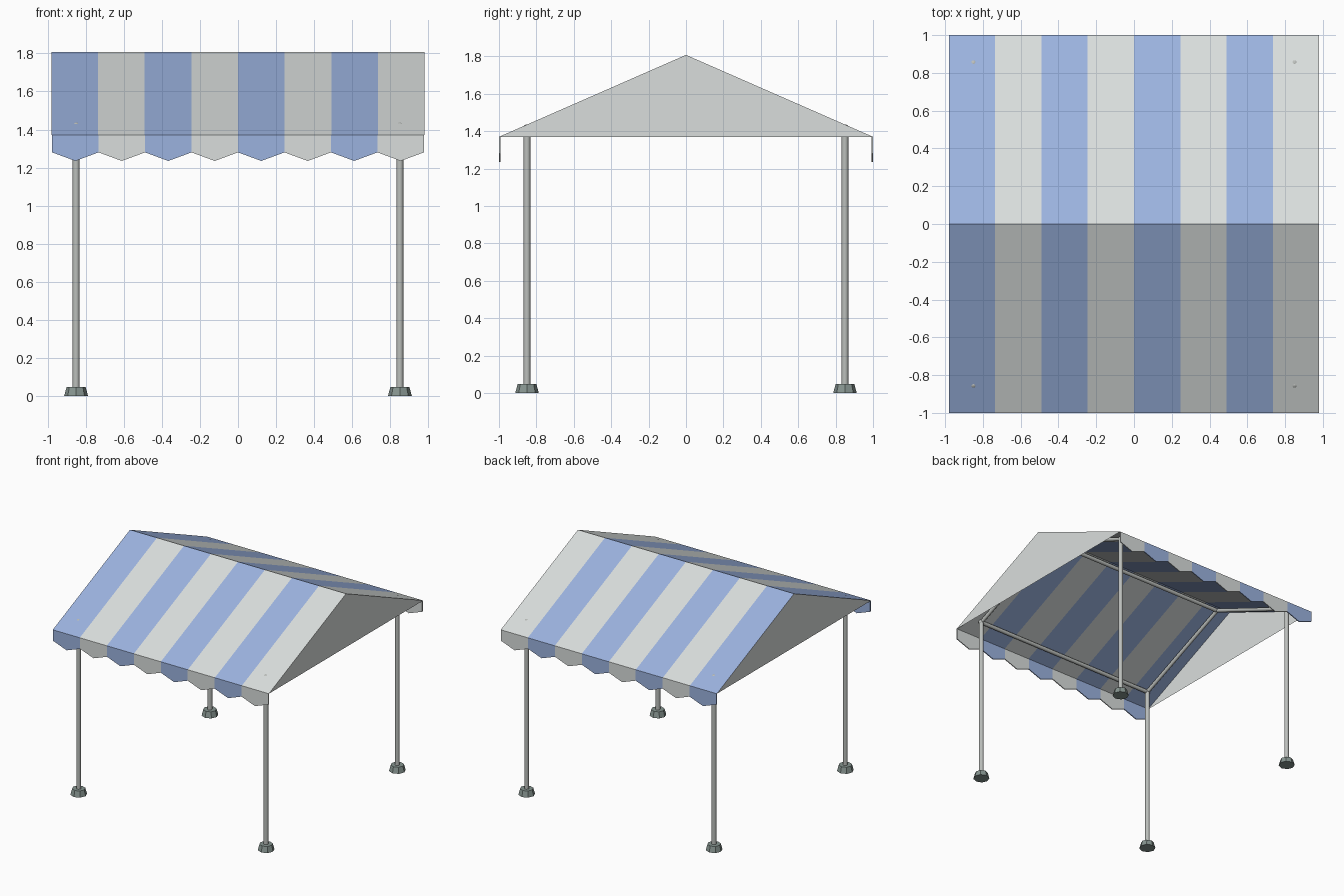
import bpy, bmesh
from mathutils import Vector

cube = bpy.data.objects.get("Cube")
if cube:
    bpy.data.objects.remove(cube, do_unlink=True)


def material(name, rgb):
    m = bpy.data.materials.new(name)
    m.use_nodes = True
    m.diffuse_color = (*rgb, 1)
    m.node_tree.nodes["Principled BSDF"].inputs["Base Color"].default_value = (*rgb, 1)
    return m


BLUE = material("canvas_blue", (0.33, 0.45, 0.74))
WHITE = material("canvas_white", (0.70, 0.73, 0.72))
METAL = material("metal_grey", (0.50, 0.52, 0.50))
FOOT = material("foot_grey_green", (0.24, 0.30, 0.28))

HALF_X, HALF_Y = 0.98, 1.0
EAVE, RIDGE = 1.37, 1.808
STRIPES = 8
POST = 0.85
JOINT_Z, RIDGE_BAR_Z = 1.415, 1.775


def mesh_object(name, bm, mats):
    me = bpy.data.meshes.new(name)
    bm.to_mesh(me)
    bm.free()
    ob = bpy.data.objects.new(name, me)
    bpy.context.collection.objects.link(ob)
    for m in mats:
        me.materials.append(m)
    return ob


def add_face(bm, points, index=0):
    f = bm.faces.new([bm.verts.new(p) for p in points])
    f.material_index = index
    return f


def tube(name, a, b, r1, mat, r2=None, sides=12, smooth=True):
    """Straight tapered bar from a to b."""
    a, b = Vector(a), Vector(b)
    bm = bmesh.new()
    bmesh.ops.create_cone(bm, cap_ends=True, segments=sides, radius1=r1,
                          radius2=r1 if r2 is None else r2, depth=(b - a).length)
    rot = Vector((0, 0, 1)).rotation_difference(b - a)
    for v in bm.verts:
        v.co = rot @ v.co + (a + b) / 2
    for f in bm.faces:
        f.smooth = smooth and len(f.verts) == 4
    return mesh_object(name, bm, [mat])


# Striped roof slopes
bm = bmesh.new()
step = 2 * HALF_X / STRIPES
for i in range(STRIPES):
    x0 = -HALF_X + i * step
    x1 = x0 + step
    add_face(bm, [(x0, -HALF_Y, EAVE), (x1, -HALF_Y, EAVE), (x1, 0, RIDGE), (x0, 0, RIDGE)], i % 2)
    add_face(bm, [(x0, 0, RIDGE), (x1, 0, RIDGE), (x1, HALF_Y, EAVE), (x0, HALF_Y, EAVE)], i % 2)
bmesh.ops.remove_doubles(bm, verts=bm.verts, dist=0.0001)
mesh_object("roof_canvas", bm, [BLUE, WHITE])

# Gable end panels
for side, label in ((1, "left"), (-1, "right")):
    bm = bmesh.new()
    tri = [(side * HALF_X, -HALF_Y, EAVE), (side * HALF_X, HALF_Y, EAVE), (side * HALF_X, 0, RIDGE)]
    add_face(bm, tri[::side])
    mesh_object("gable_" + label, bm, [WHITE])

# Pointed valances along the eaves
half_v = HALF_X - 0.004
step = 2 * half_v / STRIPES
for side, label in ((-1, "front"), (1, "back")):
    bm = bmesh.new()
    y = side * HALF_Y
    for i in range(STRIPES):
        x0 = -half_v + i * step
        x1 = x0 + step
        pts = [(x0, y, EAVE), (x0, y, 1.28), ((x0 + x1) / 2, y, 1.235), (x1, y, 1.28), (x1, y, EAVE)]
        add_face(bm, pts[::-side], i % 2)
    bmesh.ops.remove_doubles(bm, verts=bm.verts, dist=0.0001)
    ob = mesh_object("valance_" + label, bm, [BLUE, WHITE])
    mod = ob.modifiers.new("thickness", "SOLIDIFY")
    mod.thickness = 0.008
    mod.offset = -1

# Posts, feet and corner joints
for sx, lx in ((1, "left"), (-1, "right")):
    for sy, ly in ((-1, "front"), (1, "back")):
        tag = "_" + ly + "_" + lx
        x, y = sx * POST, sy * POST
        tube("post" + tag, (x, y, 0.03), (x, y, JOINT_Z), 0.018, METAL)
        tube("foot" + tag, (x, y, 0), (x, y, 0.048), 0.063, FOOT, 0.05, 8, False)
        bm = bmesh.new()
        bmesh.ops.create_uvsphere(bm, u_segments=12, v_segments=8, radius=0.022)
        bmesh.ops.translate(bm, verts=bm.verts, vec=(x, y, JOINT_Z))
        for f in bm.faces:
            f.smooth = True
        mesh_object("joint" + tag, bm, [METAL])
        # Rafter up to the ridge
        tube("rafter" + tag, (x, y, JOINT_Z), (x, 0, RIDGE_BAR_Z), 0.015, METAL)

# Long bars
for name, y, z in (("front_beam", -POST, JOINT_Z), ("back_beam", POST, JOINT_Z),
                   ("ridge_beam", 0, RIDGE_BAR_Z)):
    tube(name, (-POST, y, z), (POST, y, z), 0.016, METAL)
